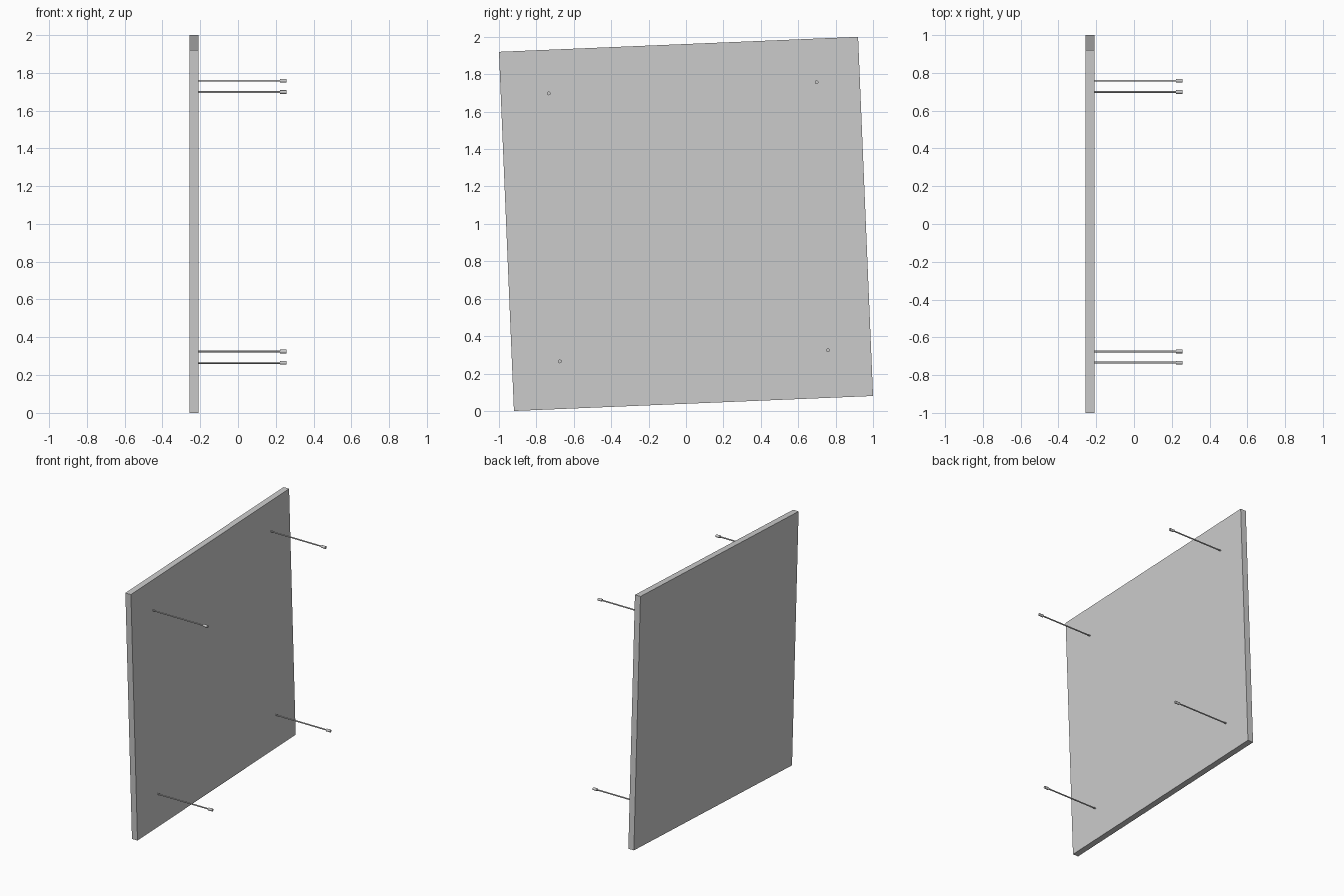
import bpy, math
from mathutils import Matrix, Vector

if "Cube" in bpy.data.objects:
    bpy.data.objects.remove(bpy.data.objects["Cube"])

TILT = math.atan2(0.08, 1.92)          # panel is turned slightly in its own plane
SIDE = math.hypot(0.08, 1.92)
ROT = Matrix.Rotation(TILT, 4, 'X')
X_BACK, X_FACE, X_ROD, X_END = -0.257, -0.21, 0.222, 0.257


def cylinder(name, x0, x1, radius, y, z):
    bpy.ops.mesh.primitive_cylinder_add(vertices=16, radius=radius, depth=x1 - x0,
                                        location=((x0 + x1) / 2, y, z),
                                        rotation=(0, math.pi / 2, 0))
    ob = bpy.context.object
    ob.name = name
    bpy.ops.object.shade_smooth_by_angle(angle=math.radians(40))
    return ob


# Flat square panel
bpy.ops.mesh.primitive_cube_add(size=1)
panel = bpy.context.object
panel.name = "panel"
panel.data.transform(ROT @ Matrix.Diagonal((X_FACE - X_BACK, SIDE, SIDE, 1)))
panel.location = ((X_BACK + X_FACE) / 2, 0, 1)

# Four standoff rods with thicker end caps
HALF = 0.717
for sy, side in ((-1, "left"), (1, "right")):
    for sz, level in ((-1, "lower"), (1, "upper")):
        p = ROT @ Vector((0, sy * HALF, sz * HALF)) + Vector((0, 0.012, 1.011))
        cylinder(f"rod_{level}_{side}", X_FACE - 0.005, X_ROD + 0.005, 0.005, p.y, p.z)
        cylinder(f"rod_cap_{level}_{side}", X_ROD, X_END, 0.01, p.y, p.z)
